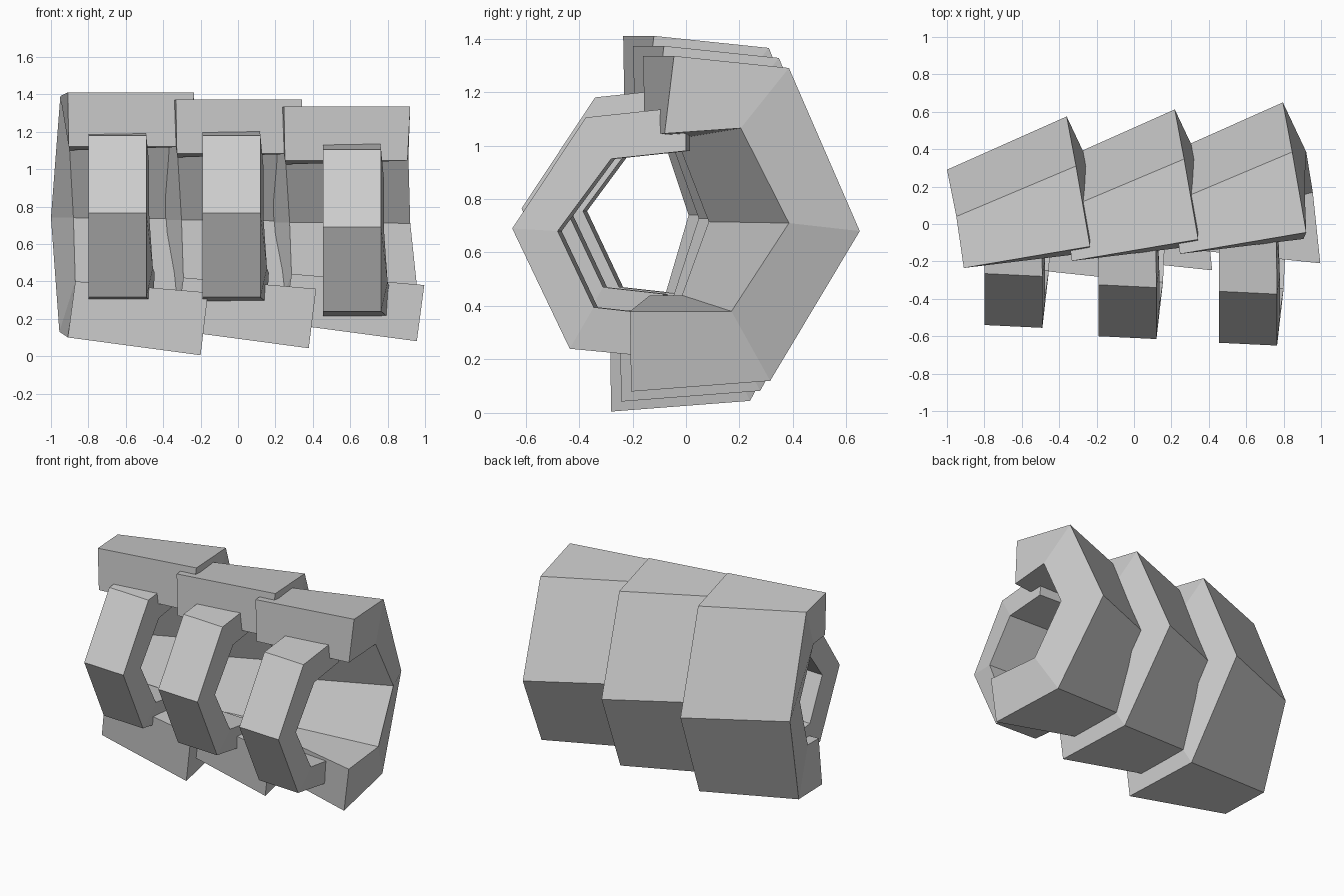
import bpy
import bmesh
from mathutils import Vector

cube = bpy.data.objects.get("Cube")
if cube:
    bpy.data.objects.remove(cube, do_unlink=True)

# Single plain grey material
grey = bpy.data.materials.new("light_grey")
grey.use_nodes = True
colour = (0.6, 0.6, 0.6, 1.0)
grey.diffuse_color = colour
grey.node_tree.nodes["Principled BSDF"].inputs["Base Color"].default_value = colour


def loft_band(name, left_outer, left_inner, right_outer, right_inner):
    """Thick open band between a left and a right C-shaped cross-section."""
    bm = bmesh.new()
    rails = [[bm.verts.new(point) for point in rail]
             for rail in (left_outer, right_outer, right_inner, left_inner)]
    # Outer wall, right rim, inner wall and left rim
    for first, second in zip(rails, rails[1:] + rails[:1]):
        for k in range(len(first) - 1):
            bm.faces.new((first[k], first[k + 1], second[k + 1], second[k]))
    # Both free ends of the C
    for k in (0, -1):
        bm.faces.new([rail[k] for rail in rails])
    bmesh.ops.recalc_face_normals(bm, faces=bm.faces)
    mesh = bpy.data.meshes.new(name)
    bm.to_mesh(mesh)
    bm.free()
    mesh.materials.append(grey)
    band = bpy.data.objects.new(name, mesh)
    bpy.context.collection.objects.link(band)
    return band


# Shell cross-sections, from the top lip round the back to the bottom lip
shell_left_outer = [(-.91, -.235, 1.41), (-.95, .04, 1.39), (-1, .29, .74),
                    (-.955, .13, .13), (-.91, -.19, .10)]
shell_left_inner = [(-.905, -.23, 1.12), (-.9, -.11, 1.1), (-.88, .01, .74),
                    (-.87, -.09, .4), (-.87, -.21, .4)]
shell_right_outer = [(-.235, -.12, 1.41), (-.31, .31, 1.365), (-.36, .575, .705),
                     (-.27, .24, .045), (-.2, -.28, .005)]
shell_right_inner = [(-.25, -.155, 1.12), (-.245, .13, 1.14), (-.235, .31, .735),
                     (-.2, .095, .34), (-.16, -.285, .34)]

# Each shell is a little flatter than the one before it
outer_drop = [-.0375, -.0375, -.0125, .0375, .0375]
inner_drop = [-.0375, -.0375, -.0125, .02, .02]


def place_shell(rail, drops, step):
    return [Vector(point) + step * Vector((.578, .0375, drop))
            for point, drop in zip(rail, drops)]


for step, place in enumerate(("right", "middle", "left")):
    loft_band("back_shell_" + place,
              place_shell(shell_left_outer, outer_drop, step),
              place_shell(shell_left_inner, inner_drop, step),
              place_shell(shell_right_outer, outer_drop, step),
              place_shell(shell_right_inner, inner_drop, step))

# Front hook cross-section, from the top end round the front to the bottom end
hook_outer = [(.76, 0, 1.145), (.765, -.375, 1.105), (.765, -.65, .69),
              (.765, -.435, .24), (.8, -.12, .21)]
hook_inner = [(.77, 0, .98), (.78, -.28, .95), (.78, -.48, .68),
              (.8, -.345, .395), (.81, -.12, .37)]
hook_width = .31
hook_offsets = {"right": (-1.255, .095, .075),
                "middle": (-.645, .035, .075),
                "left": (0, 0, 0)}


def place_hook(rail, offset, is_left=False):
    """Right rim as drawn, left rim squared off at the hook width."""
    moved = []
    for x, y, z in rail:
        if is_left:
            x, y = rail[1][0] - hook_width, y + .015
        moved.append(Vector((x, y, z)) + Vector(offset))
    return moved


for place, offset in hook_offsets.items():
    loft_band("front_hook_" + place,
              place_hook(hook_outer, offset, True),
              place_hook(hook_inner, offset, True),
              place_hook(hook_outer, offset),
              place_hook(hook_inner, offset))
